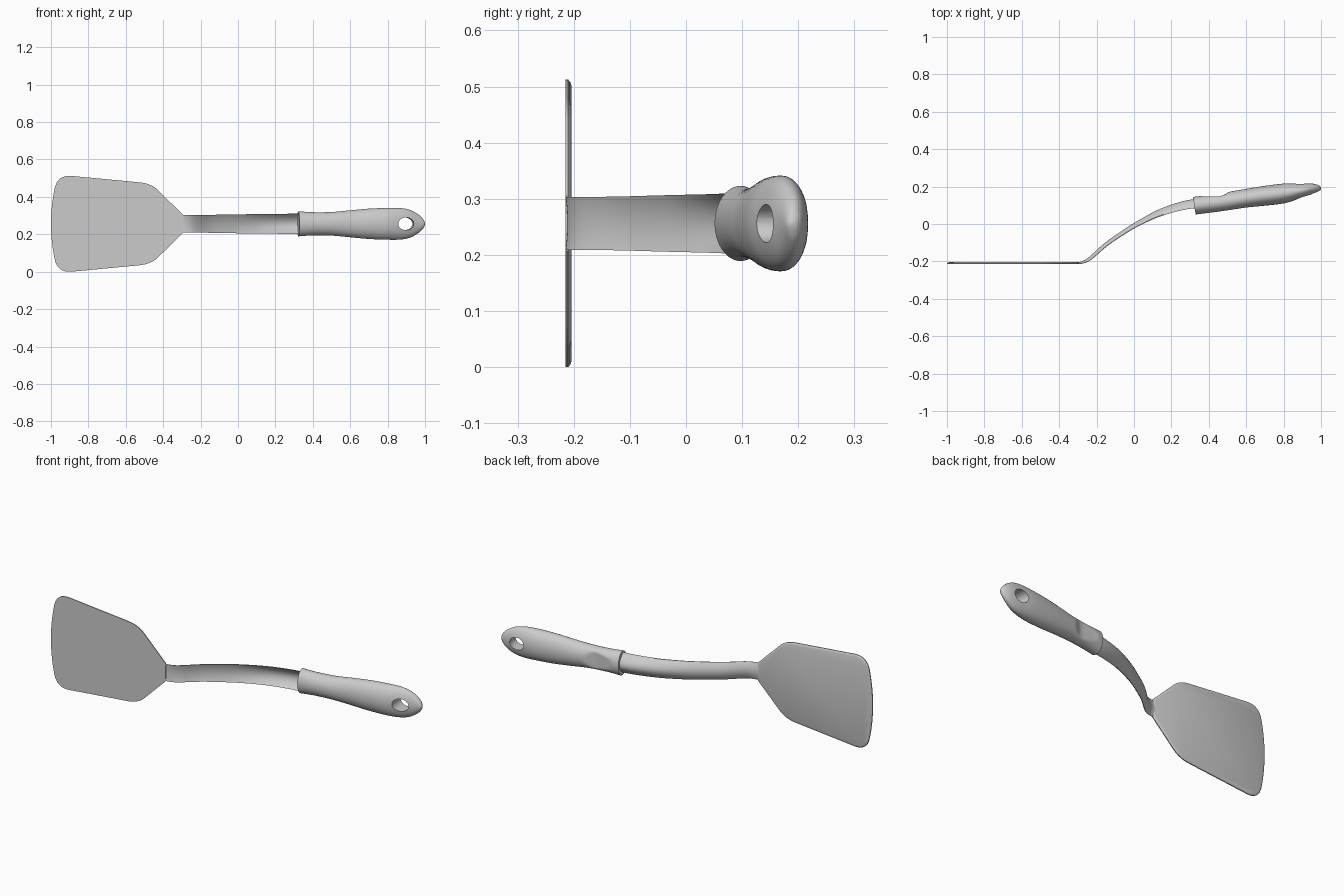
import bpy, bmesh, math
from mathutils import Vector

if "Cube" in bpy.data.objects:
    bpy.data.objects.remove(bpy.data.objects["Cube"], do_unlink=True)

MID = 0.256  # height of the long axis

grey = bpy.data.materials.new("light grey")
grey.use_nodes = True
colour = (0.6, 0.6, 0.6, 1)
grey.diffuse_color = colour
grey.node_tree.nodes["Principled BSDF"].inputs["Base Color"].default_value = colour


def finish(name, bm, angle):
    bmesh.ops.recalc_face_normals(bm, faces=bm.faces)
    mesh = bpy.data.meshes.new(name)
    bm.to_mesh(mesh)
    bm.free()
    mesh.materials.append(grey)
    obj = bpy.data.objects.new(name, mesh)
    bpy.context.collection.objects.link(obj)
    bpy.ops.object.select_all(action='DESELECT')
    obj.select_set(True)
    bpy.context.view_layer.objects.active = obj
    bpy.ops.object.shade_smooth_by_angle(angle=math.radians(angle))
    return obj


def spline(keys, steps):
    """Smooth curve through the key points."""
    k = [Vector(p) for p in keys]
    k = [2 * k[0] - k[1]] + k + [2 * k[-1] - k[-2]]
    out = []
    for a, b, c, d in zip(k, k[1:], k[2:], k[3:]):
        for i in range(steps):
            t = i / steps
            out.append(0.5 * (2 * b + (c - a) * t + (2 * a - 5 * b + 4 * c - d) * t ** 2
                              + (3 * b - a - 3 * c + d) * t ** 3))
    return out + [k[-2]]


def loft(rings):
    bm = bmesh.new()
    rows = [[bm.verts.new(p) for p in ring] for ring in rings]
    n = len(rows[0])
    for r, s in zip(rows, rows[1:]):
        for i in range(n):
            bm.faces.new((r[i], r[(i + 1) % n], s[(i + 1) % n], s[i]))
    bm.faces.new(rows[0])
    bm.faces.new(rows[-1])
    return bm


def corner(a, b, c, n=8):
    a, b, c = Vector(a), Vector(b), Vector(c)
    return [a * (1 - t) ** 2 + b * 2 * t * (1 - t) + c * t * t
            for t in (i / n for i in range(n + 1))]


# Blade: flat outline, back rim rounded over
half = [Vector((-1 + 0.02 * (i / 8) ** 2, 0.19 * i / 8)) for i in range(8)]
half += corner((-0.98, 0.19), (-0.965, 0.262), (-0.89, 0.256))
half += corner((-0.53, 0.222), (-0.465, 0.216), (-0.43, 0.182))
half.append(Vector((-0.295, 0.049)))
outline = half + [Vector((p.x, -p.y)) for p in reversed(half[1:])]
bm = bmesh.new()
front, back = [bm.faces.new([bm.verts.new((p.x, -0.215, MID + p.y)) for p in outline])
               for _ in range(2)]
for width, rise in ((0.003, 0.005), (0.004, 0.0035), (0.007, 0.0025)):
    bmesh.ops.inset_region(bm, faces=[back], thickness=width, depth=0,
                           use_boundary=True, use_even_offset=True)
    for v in back.verts:
        v.co.y += rise
bmesh.ops.remove_doubles(bm, verts=bm.verts, dist=0.00001)
finish("blade", bm, 40)

# Neck: curved channel, hollow towards the front; keys are x, y, depth, half width
neck = spline([(-0.31, -0.205, 0.009, 0.047), (-0.28, -0.2, 0.013, 0.047),
               (-0.24, -0.176, 0.019, 0.047), (-0.155, -0.1, 0.022, 0.048),
               (-0.05, -0.027, 0.024, 0.05), (0.02, 0.017, 0.028, 0.051),
               (0.11, 0.067, 0.036, 0.052), (0.19, 0.1, 0.042, 0.053),
               (0.27, 0.124, 0.047, 0.054), (0.35, 0.138, 0.05, 0.055)], 5)
span = [i / 8 for i in range(-8, 9)]
rings = []
for i, p in enumerate(neck):
    along = neck[min(i + 1, len(neck) - 1)] - neck[max(i - 1, 0)]
    normal = Vector((along[1], -along[0])).normalized()
    wall = min(0.014, p[2] * 0.7)
    section = [(s, p[2] * 0.85 * s * s) for s in span]
    section += [(s, wall + (p[2] - wall) * s * s) for s in reversed(span)]
    rings.append([(p[0] + normal.x * d, p[1] + normal.y * d, MID + s * p[3])
                  for s, d in section])
finish("neck", loft(rings), 40)

# Handle: oval grip; keys are x, front y, back y, half width
grip = spline([(0.322, 0.051, 0.144, 0.067), (0.4, 0.06, 0.156, 0.062),
               (0.5, 0.073, 0.171, 0.063), (0.6, 0.088, 0.188, 0.072),
               (0.7, 0.098, 0.204, 0.081), (0.8, 0.11, 0.216, 0.085),
               (0.87, 0.13, 0.218, 0.084), (0.92, 0.147, 0.218, 0.074),
               (0.96, 0.164, 0.215, 0.053), (0.985, 0.174, 0.208, 0.031),
               (0.996, 0.18, 0.2, 0.014), (1.0, 0.187, 0.191, 0.003)], 6)
rings = []
for x, low, high, wide in grip:
    ring = []
    for i in range(48):
        a = math.tau * i / 48
        y = (low + high) / 2 + (high - low) / 2 * math.cos(a)
        # Thumb rest pressed into the back
        if 0.37 < x < 0.56:
            y = min(y, 0.147 + 8 * max(0, x - 0.45) ** 2)
        lean = 0.15 * (0.1 - y) * max(0, 1 - (x - 0.322) / 0.2)
        ring.append((x + lean, y, MID + wide * math.sin(a)))
    rings.append(ring)
handle = finish("handle", loft(rings), 40)

# Hanging hole through the handle
bm = loft([[(0.895 + 0.043 * math.cos(math.tau * i / 40) - 0.12 * (y - 0.17), y,
             MID + 0.034 * math.sin(math.tau * i / 40)) for i in range(40)]
           for y in (0, 0.4)])
cutter = finish("hole_cutter", bm, 40)
cutter.hide_render = True
cut = handle.modifiers.new("hanging hole", 'BOOLEAN')
cut.operation = 'DIFFERENCE'
cut.object = cutter
cut.solver = 'EXACT'
bpy.ops.object.select_all(action='DESELECT')
handle.select_set(True)
bpy.context.view_layer.objects.active = handle
bpy.ops.object.modifier_apply(modifier=cut.name)
bpy.data.objects.remove(cutter, do_unlink=True)
bpy.ops.object.shade_smooth_by_angle(angle=math.radians(40))
